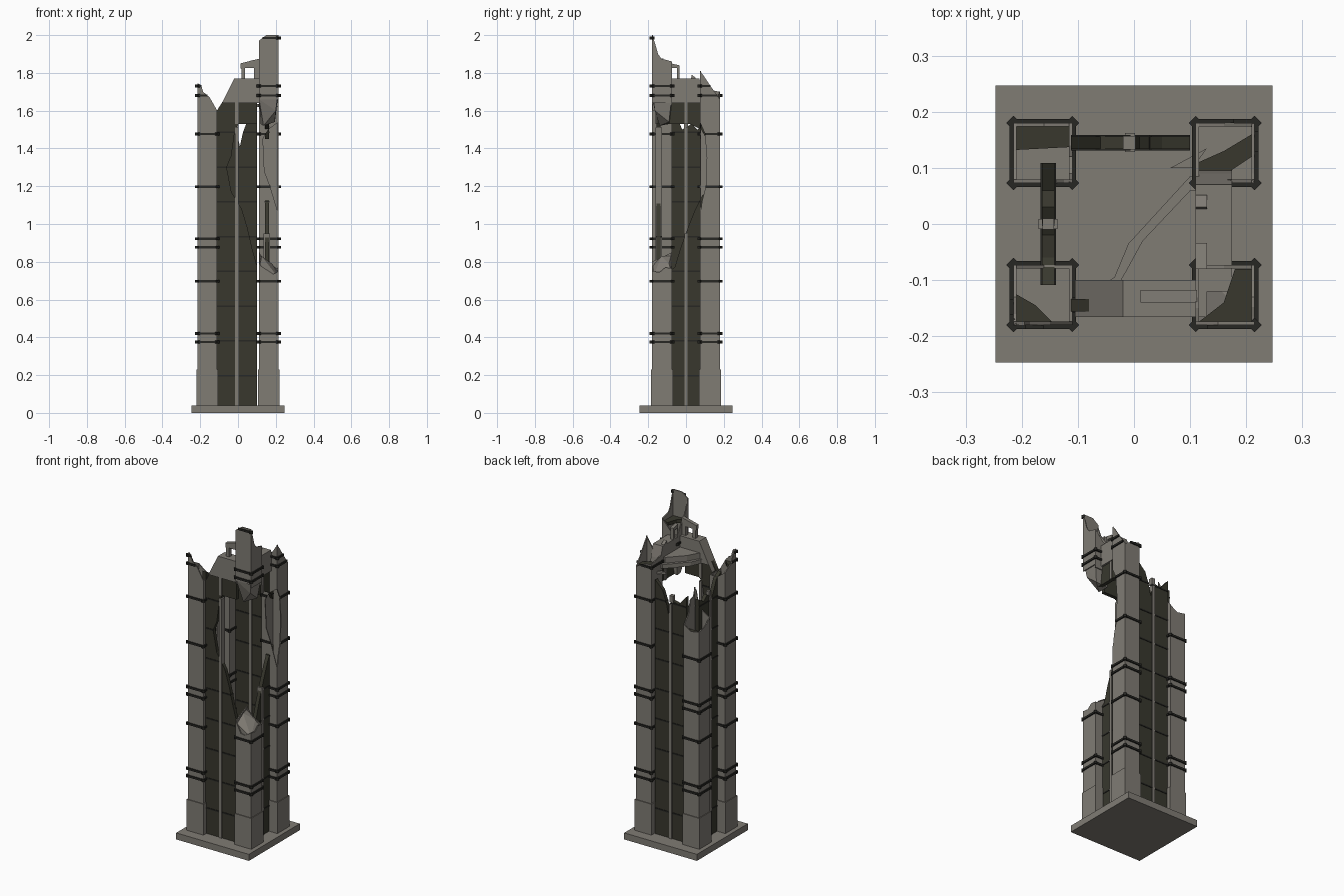
import bpy, bmesh, math
from mathutils import Vector, Matrix

if "Cube" in bpy.data.objects:
    bpy.data.objects.remove(bpy.data.objects["Cube"])


def material(name, col):
    m = bpy.data.materials.new(name)
    m.diffuse_color = (*col, 1)
    m.use_nodes = True
    m.node_tree.nodes["Principled BSDF"].inputs["Base Color"].default_value = m.diffuse_color
    return m


STONE = material("weathered_stone", (0.215, 0.2, 0.175))
PANEL = material("dark_panel", (0.04, 0.039, 0.027))
TRIM = material("black_trim", (0.02, 0.02, 0.017))


def finish(name, bm, mat):
    bmesh.ops.recalc_face_normals(bm, faces=bm.faces)
    me = bpy.data.meshes.new(name)
    bm.to_mesh(me)
    bm.free()
    me.materials.append(mat)
    ob = bpy.data.objects.new(name, me)
    bpy.context.collection.objects.link(ob)
    return ob


def add_box(bm, x0, x1, y0, y1, z0, z1, turn=0):
    m = (Matrix.Translation(((x0 + x1) / 2, (y0 + y1) / 2, (z0 + z1) / 2))
         @ Matrix.Rotation(turn, 4, 'Z') @ Matrix.Diagonal((x1 - x0, y1 - y0, z1 - z0, 1)))
    bmesh.ops.create_cube(bm, size=1, matrix=m)


def box(name, mat, *dims):
    bm = bmesh.new()
    add_box(bm, *dims)
    return finish(name, bm, mat)


def add_plate(bm, axis, pts, d0, d1):
    """Outline in (u, z) running along x or y, or (x, y) for axis z; thick from d0 to d1."""
    put = {'x': lambda u, z, d: (u, d, z), 'y': lambda u, z, d: (d, u, z), 'z': lambda u, v, d: (u, v, d)}[axis]
    f = bm.faces.new([bm.verts.new(put(u, z, d0)) for u, z in pts])
    r = bmesh.ops.extrude_face_region(bm, geom=[f])
    shift = Vector(put(0, 0, d1 - d0))
    bmesh.ops.translate(bm, vec=shift, verts=[v for v in r['geom'] if isinstance(v, bmesh.types.BMVert)])


def plate(name, mat, *args):
    bm = bmesh.new()
    add_plate(bm, *args)
    return finish(name, bm, mat)


def hull(name, mat, pts):
    bm = bmesh.new()
    for p in pts:
        bm.verts.new(p)
    bmesh.ops.convex_hull(bm, input=bm.verts[:])
    return finish(name, bm, mat)


def spans(pts, z):
    """Stretches of an outline that are still standing at height z."""
    us = []
    for (u0, z0), (u1, z1) in zip(pts, pts[1:] + pts[:1]):
        if (z0 > z) != (z1 > z):
            us.append(u0 + (u1 - u0) * (z - z0) / (z1 - z0))
    us.sort()
    return list(zip(us[::2], us[1::2]))


def strip(bm, axis, u0, u1, d0, d1, z0, z1):
    add_box(bm, *((u0, u1, d0, d1) if axis == 'x' else (d0, d1, u0, u1)), z0, z1)


RINGS = [0.375, 0.42, 0.697, 0.877, 0.922, 1.197, 1.477, 1.68, 1.73, 1.985]


def pillar(name, xs, ys, front, back, left, right):
    """Hollow shell of four broken plates with trim rings."""
    bm, rings = bmesh.new(), bmesh.new()
    t, o = 0.006, 0.007
    for axis, pts, d, s in (('x', front, ys[0], -1), ('x', back, ys[1], 1),
                            ('y', left, xs[0], -1), ('y', right, xs[1], 1)):
        add_plate(bm, axis, pts, d, d - s * t)
        ends = xs if axis == 'x' else ys
        for z in RINGS:
            for u0, u1 in spans(pts, z):
                strip(rings, axis, u0, u1, min(d, d + s * o), max(d, d + s * o), z - 0.006, z + 0.006)
                for u in (u0, u1):
                    if min(abs(u - e) for e in ends) < 0.004:     # corner knob
                        p = (u, d) if axis == 'x' else (d, u)
                        add_box(rings, p[0] - .009, p[0] + .009, p[1] - .009, p[1] + .009,
                                z - .0075, z + .0075, math.pi / 4)
    finish(name, bm, STONE)
    finish(name + "_rings", rings, TRIM)


def stand(u0, u1, *top, z=0.04):
    """Outline rising from z to a broken top listed from u1 back to u0."""
    return [(u0, z), (u1, z), *top]


# Ground slab and pillar plinths
box("base_slab", STONE, -.247, .247, -.247, .247, 0, .04)
L, R, F, B = (-.215, -.11), (.11, .215), (-.18, -.073), (.073, .18)
for n, xs in (("left", L), ("right", R)):
    for m, ys in (("front", F), ("back", B)):
        box(f"{m}_{n}_plinth", STONE, xs[0] - .005, xs[1] + .005, ys[0] - .005, ys[1] + .005, .04, .23)

# Corner pillars, each with its own break
pillar("front_left_pillar", L, F,
       stand(*L, (-.11, 1.6), (-.15, 1.67), (-.185, 1.7), (-.195, 1.735), (-.215, 1.745)),
       stand(*L, (-.11, 1.6), (-.16, 1.6), (-.215, 1.64)),
       stand(*F, (-.073, 1.64), (-.13, 1.67), (-.16, 1.73), (-.18, 1.745)),
       stand(*F, (-.073, 1.6), (-.18, 1.6)))
pillar("back_left_pillar", L, B,
       stand(*L, (-.11, 1.58), (-.125, 1.56), (-.14, 1.47), (-.215, 1.42)),
       stand(*L, (-.11, 1.39), (-.16, 1.36), (-.215, 1.37)),
       stand(*B, (.18, 1.37), (.13, 1.38), (.073, 1.42)),
       stand(*B, (.18, 1.39), (.14, 1.44), (.12, 1.52), (.09, 1.53), (.073, 1.58)))
pillar("back_right_pillar", R, B,
       stand(*R, (.215, 1.05), (.17, 1.2), (.14, 1.28), (.132, 1.45), (.16, 1.5), (.215, 1.54),
             (.215, 1.81), (.17, 1.74), (.11, 1.72)),
       stand(*R, (.215, 1.66), (.16, 1.69), (.11, 1.7)),
       stand(*B, (.18, 1.7), (.073, 1.72)),
       stand(*B, (.18, 1.66), (.13, 1.73), (.09, 1.79), (.073, 1.81), (.073, 1.54), (.1, 1.48),
             (.11, 1.35), (.105, 1.2), (.085, 1.12), (.073, 1.03)))
pillar("front_right_stump", R, F,
       stand(*R, (.215, .75), (.17, .725), (.145, .73), (.11, .8)),
       stand(*R, (.215, .76), (.15, .8), (.11, .85)),
       stand(*F, (-.073, .85), (-.18, .8)),
       stand(*F, (-.073, .765), (-.11, .77), (-.14, .745), (-.18, .75)))
pillar("front_right_hanging_pillar", R, F,
       stand(*R, (.215, 2), (.15, 2), (.13, 1.985), (.11, 1.97), z=1.66),
       stand(*R, (.215, 1.86), (.16, 1.8), (.11, 1.78), z=1.62),
       stand(*F, (-.073, 1.78), (-.12, 1.85), (-.15, 1.89), (-.18, 1.97), z=1.64),
       stand(*F, (-.073, 1.86), (-.13, 1.875), (-.148, 1.9), (-.165, 1.96), (-.18, 2), z=1.64))

# Rubble: torn underside of the hanging pillar, chunk on the stump
hull("hanging_rubble", STONE, [(.112, -.178, 1.66), (.213, -.178, 1.7), (.213, -.075, 1.68), (.112, -.075, 1.68),
                               (.12, -.085, 1.53), (.195, -.09, 1.54), (.135, -.14, 1.52), (.2, -.165, 1.6)])
hull("stump_rubble", STONE, [(.116, -.174, .72), (.21, -.174, .72), (.21, -.08, .75), (.116, -.08, .83),
                             (.125, -.13, .83), (.116, -.174, .78), (.18, -.09, .79), (.116, -.08, .6)])

# Broken floors left inside the pillar tops
plate("front_left_floor", PANEL, 'z', [(-.21, -.125), (-.21, -.175), (-.145, -.175), (-.175, -.145)], 1.64, 1.66)
plate("back_left_floor", PANEL, 'z', [(-.21, .132), (-.115, .137), (-.115, .175), (-.21, .175)], 1.33, 1.35)
plate("back_right_floor", PANEL, 'z', [(.115, .08), (.15, .08), (.21, .12), (.21, .16), (.16, .13), (.115, .11)],
      1.65, 1.67)
plate("hanging_floor", PANEL, 'z', [(.116, -.174), (.21, -.174), (.21, -.08), (.18, -.08), (.16, -.14)], 1.82, 1.84)

# Curtain walls of dark panels, with seams and a stone mullion
front_wall = [(-.112, .04), (.1, .04), (.1, .78), (.075, .87), (.05, .98), (.02, 1.08), (-.035, 1.17), (-.06, 1.3),
              (-.035, 1.36), (-.02, 1.47), (0, 1.53), (.1, 1.53), (.1, 1.65), (-.08, 1.65), (-.112, 1.6)]
back_wall = [(-.112, .04), (.1, .04), (.1, 1.6), (.05, 1.55), (.025, 1.48), (.01, 1.41), (-.01, 1.5),
             (-.06, 1.49), (-.112, 1.55)]
left_wall = [(-.109, .04), (.109, .04), (.109, 1.53), (.06, 1.5), (.03, 1.53), (-.02, 1.5), (-.06, 1.59), (-.109, 1.62)]
right_wall = [(-.109, .04), (.109, .04), (.109, 1.17), (.085, 1.15), (.05, 1.08), (.01, .98), (-.03, .87),
              (-.06, .77), (-.109, .74)]
right_wall_top = [(-.109, 1.53), (.02, 1.53), (.08, 1.5), (.109, 1.45), (.109, 1.65), (-.109, 1.65)]
for name, axis, pts, d, s, mid in (("front_wall", 'x', front_wall, -.145, -1, -.007),
                                   ("back_wall", 'x', back_wall, .145, 1, -.007),
                                   ("left_wall", 'y', left_wall, -.153, -1, 0),
                                   ("right_wall", 'y', right_wall, .153, 1, 0),
                                   ("right_wall_top", 'y', right_wall_top, .153, 1, 0)):
    plate(name, PANEL, axis, pts, d - .011, d + .011)
    seams, mullion = bmesh.new(), bmesh.new()
    for i in range(8):
        z = .197 + i * .184
        for u0, u1 in spans(pts, z):
            strip(seams, axis, u0, u1, d - .014, d + .014, z - .004, z + .004)
    finish(name + "_seams", seams, TRIM)
    zs = [z / 100 for z in range(3, 166)]
    solid = [z for z in zs if any(u0 < mid < u1 for u0, u1 in spans(pts, z))]
    runs = [(a, b) for a, b in ((min([z for z in solid if z < 1.52], default=9), max([z for z in solid if z < 1.52], default=0)),
                                (min([z for z in solid if z > 1.52], default=9), max(solid))) if b > a]
    for a, b in runs:
        strip(mullion, axis, mid - .009, mid + .009, d - .017, d + .017, a, b)
    finish(name + "_mullion", mullion, STONE)

# Surviving corner of the crown: two lintels and a torn roof slab
plate("front_lintel", STONE, 'x', [(-.105, 1.6), (-.085, 1.64), (.13, 1.64), (.13, 1.77), (-.02, 1.77)], -.166, -.1)
plate("right_lintel", STONE, 'y', [(-.12, 1.64), (.1, 1.64), (.09, 1.7), (.07, 1.77), (-.12, 1.77)], .11, .175)
plate("roof_slab", STONE, 'z', [(-.06, -.11), (-.035, -.095), (-.01, -.035), (.1, .085), (.115, .085), (.115, -.11)],
      1.64, 1.665)
plate("roof_slab_upper", STONE, 'z', [(-.03, -.11), (-.015, -.085), (.015, -.03), (.1, .06), (.115, .06), (.115, -.11)],
      1.665, 1.7)
plate("roof_shard", STONE, 'z', [(.065, .1), (.105, .1), (.13, .135)], 1.62, 1.635)

# Broken upper storey frames beside the hanging pillar
plate("front_window_frame", STONE, 'x', [(.018, 1.77), (.038, 1.77), (.038, 1.825), (.085, 1.825), (.085, 1.77),
                                         (.112, 1.77), (.112, 1.875), (.07, 1.865), (.012, 1.85), (.012, 1.825),
                                         (.018, 1.82)], -.14, -.118)
plate("right_window_frame", STONE, 'y', [(-.08, 1.77), (-.075, 1.77), (-.075, 1.825), (-.048, 1.825), (-.048, 1.77),
                                         (-.034, 1.77), (-.034, 1.84), (-.08, 1.85)], .11, .13)
plate("right_parapet_stub", STONE, 'y', [(.025, 1.76), (.055, 1.76), (.05, 1.775), (.03, 1.79)], .11, .13)
# Small stone caps left on the back and left mullions
box("back_mullion_cap", STONE, -.02, .003, .133, .157, 1.49, 1.53)
box("left_mullion_cap", STONE, -.163, -.143, -.01, .01, 1.5, 1.54)
